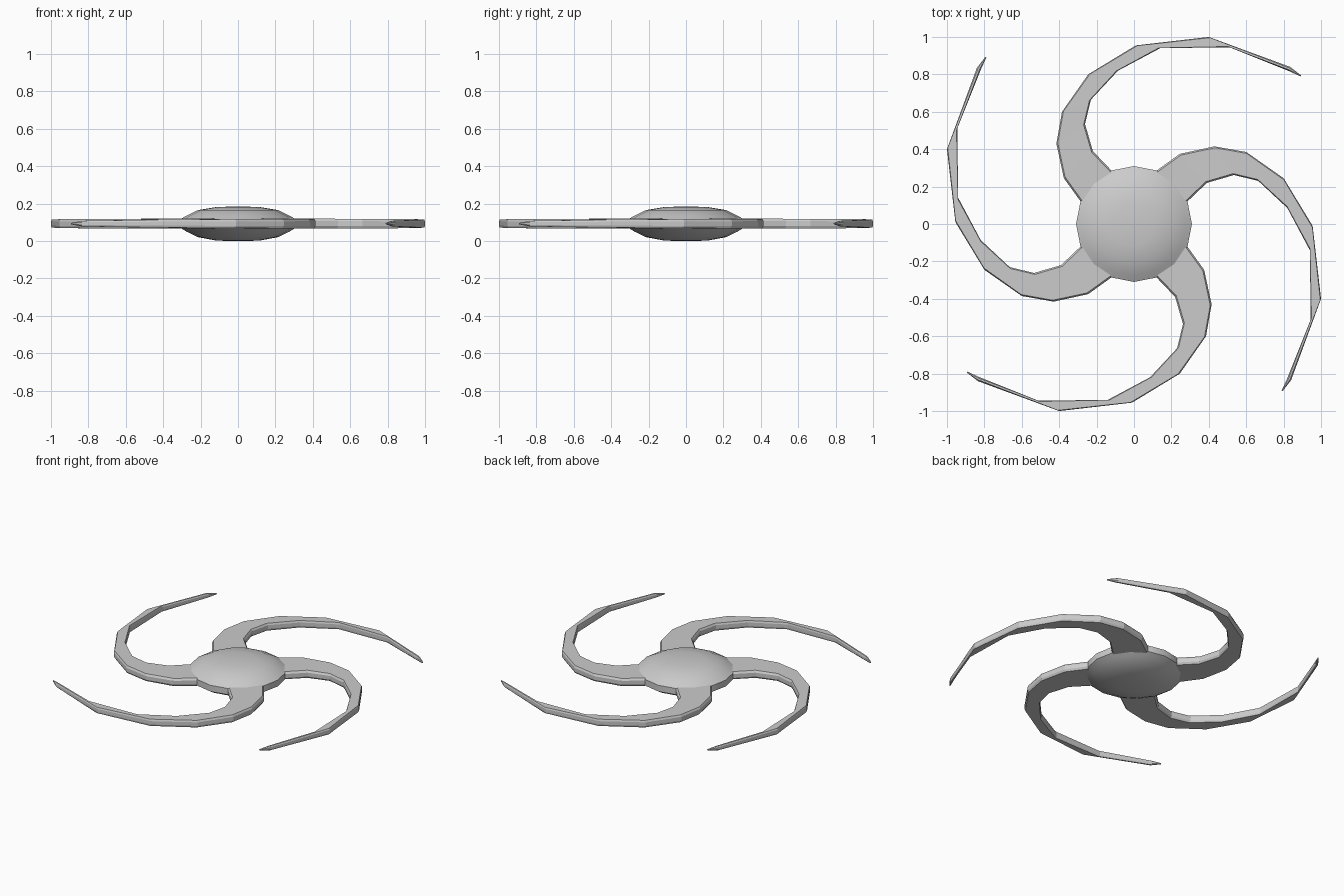
import bpy, bmesh, math
from mathutils import Vector, Matrix

if "Cube" in bpy.data.objects:
    bpy.data.objects.remove(bpy.data.objects["Cube"])

ZC = 0.093  # mid-height of the model


def make_object(name, bm):
    bmesh.ops.recalc_face_normals(bm, faces=bm.faces)
    mesh = bpy.data.meshes.new(name)
    bm.to_mesh(mesh)
    bm.free()
    obj = bpy.data.objects.new(name, mesh)
    bpy.context.collection.objects.link(obj)
    return obj


def bridge(bm, a, b):
    n = len(a)
    for i in range(n):
        bm.faces.new((a[i], a[(i + 1) % n], b[(i + 1) % n], b[i]))


# Hub: 16-sided lens with a short upright rim
def make_hub():
    bm = bmesh.new()
    profile = [(0.115, 0.002), (0.215, 0.021), (0.275, 0.05), (0.31, 0.072),
               (0.31, 0.116), (0.275, 0.136), (0.215, 0.165), (0.115, 0.182)]
    rings = [[bm.verts.new((r * math.cos(k * math.tau / 16),
                            r * math.sin(k * math.tau / 16), z))
              for k in range(16)] for r, z in profile]
    for a, b in zip(rings, rings[1:]):
        bridge(bm, a, b)
    for ring, z in ((rings[0], 0.0), (rings[-1], 0.185)):
        pole = bm.verts.new((0, 0, z))
        for k in range(16):
            bm.faces.new((ring[k], ring[(k + 1) % 16], pole))
    obj = make_object("hub", bm)
    bpy.context.view_layer.objects.active = obj
    obj.select_set(True)
    bpy.ops.object.shade_smooth_by_angle(angle=math.radians(25))


# Arm stations: outer edge x, y, inner edge x, y, half thickness
STATIONS = [
    (0.10, 0.245, 0.245, 0.10, 0.027), (0.12, 0.285, 0.285, 0.12, 0.027),
    (0.245, 0.375, 0.39, 0.22, 0.027), (0.43, 0.415, 0.535, 0.262, 0.026),
    (0.60, 0.385, 0.665, 0.23, 0.026), (0.80, 0.245, 0.82, 0.085, 0.025),
    (0.955, -0.01, 0.94, -0.14, 0.024), (1.0, -0.40, 0.945, -0.51, 0.021),
    (0.84, -0.835, 0.815, -0.835, 0.015), (0.795, -0.893, 0.789, -0.89, 0.004),
]


# Curved arm: tapered blade with chamfered long edges
def make_arm(index):
    bm = bmesh.new()
    rings = []
    for ox, oy, ix, iy, h in STATIONS:
        outer, inner = Vector((ox, oy, ZC)), Vector((ix, iy, ZC))
        across = inner - outer
        inset = across.normalized() * min(0.009, across.length * 0.3)
        up = Vector((0, 0, h))
        section = [outer + up * 0.5, outer + inset + up,
                   inner - inset + up, inner + up * 0.5,
                   inner - up * 0.5, inner - inset - up,
                   outer + inset - up, outer - up * 0.5]
        rings.append([bm.verts.new(p) for p in section])
    for a, b in zip(rings, rings[1:]):
        bridge(bm, a, b)
    bm.faces.new(rings[0])
    bm.faces.new(rings[-1])
    bm.transform(Matrix.Rotation(index * math.pi / 2, 4, 'Z'))
    make_object(f"curved_arm_{index + 1}", bm)


make_hub()
for i in range(4):
    make_arm(i)
